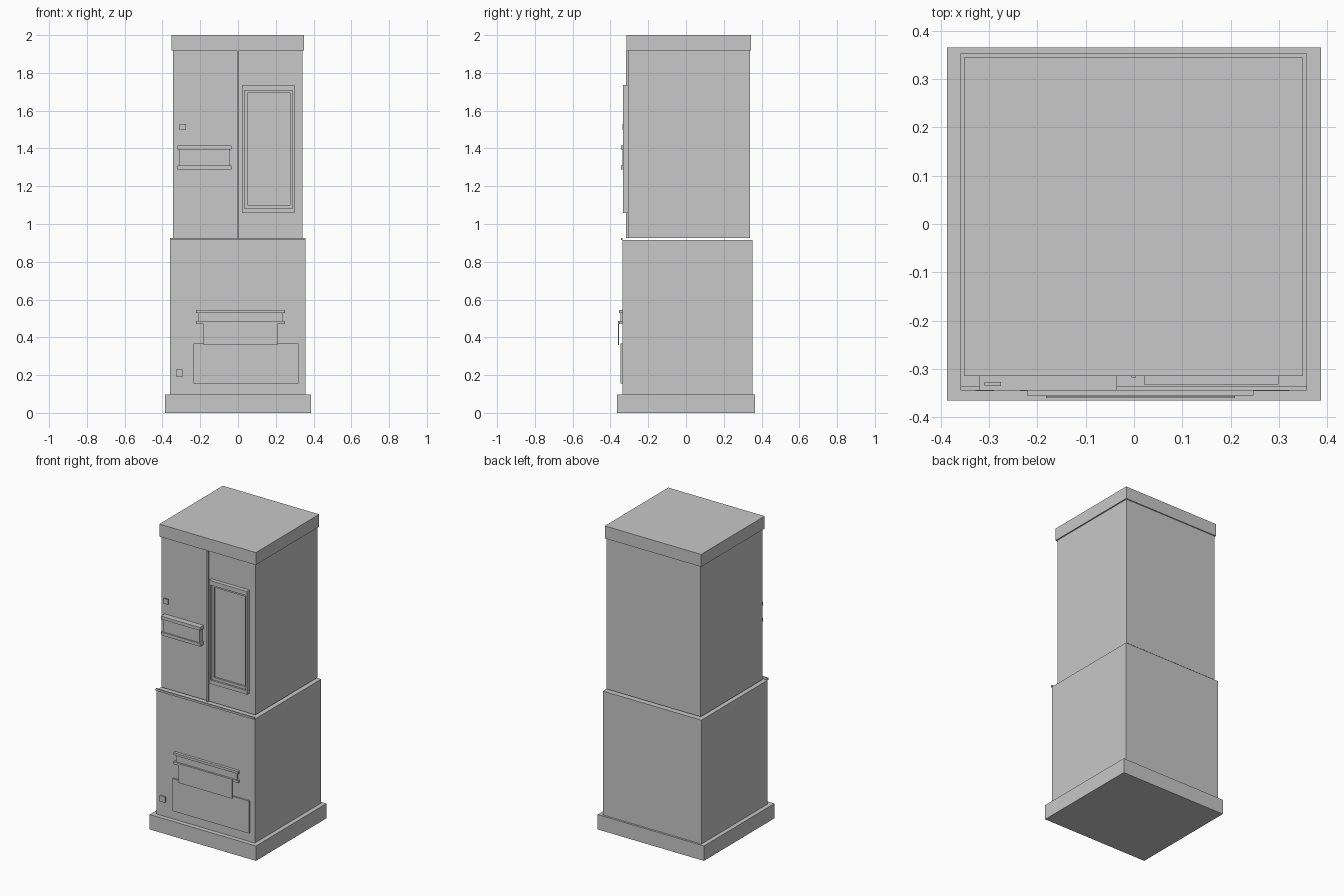
import bpy
import bmesh

cube = bpy.data.objects.get("Cube")
if cube:
    bpy.data.objects.remove(cube, do_unlink=True)

GREY = (0.58, 0.58, 0.58, 1.0)
grey = bpy.data.materials.new("light_grey")
grey.use_nodes = True
grey.diffuse_color = GREY
grey.node_tree.nodes["Principled BSDF"].inputs["Base Color"].default_value = GREY


def bridge(name, loops):
    """Skin a stack of four-point loops into a closed solid."""
    bm = bmesh.new()
    loops = [[bm.verts.new(p) for p in loop] for loop in loops]
    bm.faces.new(loops[0])
    bm.faces.new(loops[-1])
    for a, b in zip(loops, loops[1:]):
        for i in range(4):
            j = (i + 1) % 4
            bm.faces.new((a[i], a[j], b[j], b[i]))
    bmesh.ops.recalc_face_normals(bm, faces=bm.faces)
    mesh = bpy.data.meshes.new(name)
    bm.to_mesh(mesh)
    bm.free()
    mesh.materials.append(grey)
    obj = bpy.data.objects.new(name, mesh)
    bpy.context.collection.objects.link(obj)


def loft(name, sections):
    """Stack level sections given as (x0, x1, y0, y1, z)."""
    bridge(name, [((a, c, z), (b, c, z), (b, d, z), (a, d, z))
                  for a, b, c, d, z in sections])


def box(name, x, y, z):
    loft(name, [(*x, *y, z[0]), (*x, *y, z[1])])


def handle(name, x, y, z, lip, inset, depth):
    """Bar with a lip along top and bottom and a waist between them."""
    z0, z1 = z
    full = (*x, *y)
    waist = (x[0] + inset, x[1] - inset, y[0] + depth, y[1])
    loft(name, [(*full, z0), (*full, z0 + lip),
                (*waist, z0 + lip), (*waist, z1 - lip),
                (*full, z1 - lip), (*full, z1)])


# Cabinet: plinth, lower drawer body, upper body and cap
box("plinth", (-0.387, 0.387), (-0.366, 0.366), (0.0, 0.098))
box("lower_body", (-0.359, 0.358), (-0.336, 0.353), (0.098, 0.914))
box("upper_body", (-0.344, 0.342), (-0.307, 0.338), (0.926, 1.918))
box("top_cap", (-0.352, 0.350), (-0.315, 0.345), (1.918, 2.0))

# Raised seams between the doors and above the drawer
box("door_seam", (-0.005, 0.004), (-0.318, -0.306), (0.926, 1.918))
box("drawer_seam", (-0.359, 0.358), (-0.345, -0.336), (0.914, 0.927))

# Stepped window frame with a sunken pane: x0, x1, z0, z1, y
steps = [
    (0.021, 0.299, 1.058, 1.737, -0.306),
    (0.021, 0.299, 1.058, 1.737, -0.333),
    (0.034, 0.288, 1.083, 1.708, -0.333),
    (0.034, 0.288, 1.083, 1.708, -0.321),
    (0.050, 0.275, 1.100, 1.693, -0.321),
    (0.050, 0.275, 1.100, 1.693, -0.309),
]
bridge("window_frame", [((a, y, c), (b, y, c), (b, y, d), (a, y, d))
                        for a, b, c, d, y in steps])

# Door fittings
handle("door_handle", (-0.320, -0.035), (-0.345, -0.306), (1.289, 1.415),
       0.021, 0.010, 0.008)
box("door_badge", (-0.310, -0.276), (-0.336, -0.327), (1.497, 1.530))

# Drawer fittings
handle("drawer_handle", (-0.222, 0.248), (-0.355, -0.335), (0.470, 0.546),
       0.016, 0.012, 0.008)
box("handle_plate", (-0.182, 0.209), (-0.361, -0.356), (0.360, 0.487))
box("drawer_panel", (-0.236, 0.321), (-0.346, -0.335), (0.155, 0.368))
box("drawer_badge", (-0.328, -0.290), (-0.346, -0.335), (0.193, 0.231))
